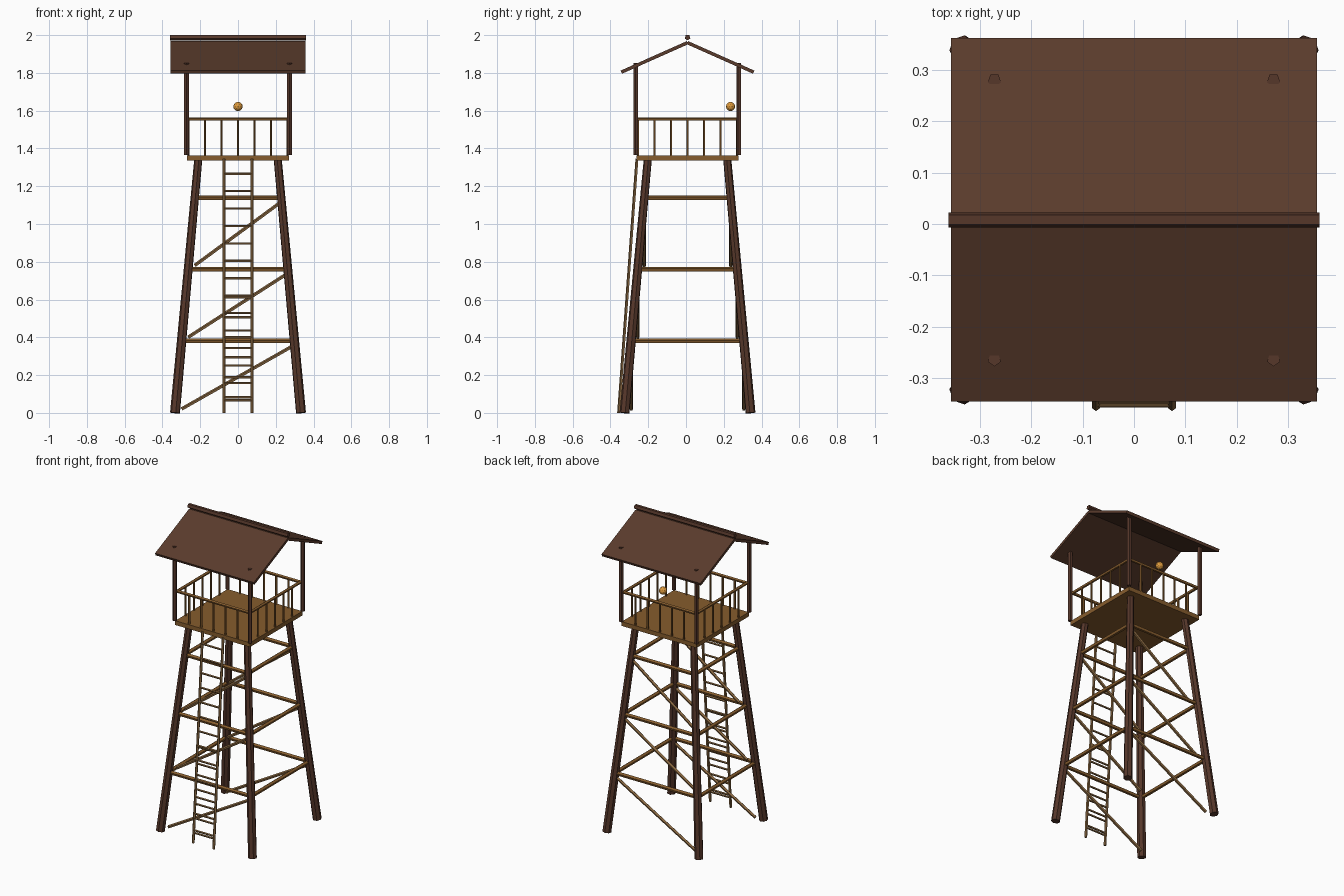
import bpy, bmesh, math
from mathutils import Vector, Matrix

if "Cube" in bpy.data.objects:
    bpy.data.objects.remove(bpy.data.objects["Cube"])

OY = 0.008  # tower axis, the ladder leans out in front


def material(name, rgb):
    m = bpy.data.materials.new(name)
    m.use_nodes = True
    lin = [((c / 255 + 0.055) / 1.055) ** 2.4 for c in rgb] + [1]
    m.diffuse_color = lin
    m.node_tree.nodes["Principled BSDF"].inputs["Base Color"].default_value = lin
    return m


LOG = material("dark log", (86, 55, 42))
ROOF = material("roof brown", (90, 59, 44))
PLANK = material("plank", (134, 92, 45))
POLE = material("pole wood", (140, 106, 66))
GLOW = material("lantern amber", (224, 156, 62))


def finish(bm, name, mat):
    mesh = bpy.data.meshes.new(name)
    bm.to_mesh(mesh)
    bm.free()
    mesh.materials.append(mat)
    ob = bpy.data.objects.new(name, mesh)
    bpy.context.collection.objects.link(ob)
    return ob


def add_bar(bm, a, b, r1, r2=None, sides=5):
    a, b = Vector(a), Vector(b)
    d = b - a
    rot = d.to_track_quat('Z', 'Y').to_matrix().to_4x4()
    if abs(d.x) + abs(d.y) < 0.001:
        rot = Matrix.Rotation(math.pi, 4, 'Z')
    bmesh.ops.create_cone(bm, cap_ends=True, segments=sides, radius1=r1,
                          radius2=r2 or r1, depth=d.length,
                          matrix=Matrix.Translation((a + b) / 2) @ rot)


def bars(name, mat, items, r1, r2=None, sides=5):
    bm = bmesh.new()
    for a, b in items:
        add_bar(bm, a, b, r1, r2, sides)
    return finish(bm, name, mat)


def box(name, mat, size, centre, tilt=0):
    bm = bmesh.new()
    m = (Matrix.Translation(centre) @ Matrix.Rotation(tilt, 4, 'X')
         @ Matrix.Diagonal((*size, 1)))
    bmesh.ops.create_cube(bm, size=1, matrix=m)
    return finish(bm, name, mat)


def half(z):
    """Half distance between leg centres at height z."""
    return 0.333 - 0.123 * z / 1.34


def ring(h, z):
    """Four edges of a square around the tower axis."""
    p = [(h, OY + h, z), (-h, OY + h, z), (-h, OY - h, z), (h, OY - h, z)]
    return [(p[i], p[(i + 1) % 4]) for i in range(4)]


CORNERS = [(sx, sy) for sx in (-1, 1) for sy in (-1, 1)]

# Splayed legs
bars("legs", LOG, [((x * half(0), OY + y * half(0), 0),
                    (x * half(1.34), OY + y * half(1.34), 1.34))
                   for x, y in CORNERS], 0.027, 0.022, 7)

# Horizontal braces and the front and back diagonals
levels = [0, 0.38, 0.76, 1.138]
bars("cross_beams", PLANK, [e for z in levels[1:] for e in ring(half(z), z)], 0.013)
diagonals = []
for lo, hi in zip(levels, levels[1:]):
    h = half(hi)
    for s in (-1, 1):
        diagonals.append(((-h, OY + s * h, lo + 0.02), (h, OY + s * h, hi - 0.022)))
bars("diagonal_braces", POLE, diagonals, 0.01)

# Platform
box("platform", PLANK, (0.54, 0.54, 0.028), (0, OY, 1.349))

# Railing
RAIL = 0.262
bars("hand_rails", PLANK, ring(RAIL, 1.555), 0.01)
balusters = []
for a, b in ring(RAIL, 1.36):
    for i in range(1, 6):
        p = Vector(a).lerp(Vector(b), i / 6)
        balusters.append((p, p + Vector((0, 0, 0.195))))
bars("balusters", PLANK, balusters, 0.0065)

# Roof posts
bars("roof_posts", LOG, [((x * 0.272, OY + y * 0.272, 1.365),
                          (x * 0.272, OY + y * 0.272, 1.852))
                         for x, y in CORNERS], 0.0135)

# Gabled roof with a five-sided ridge pole
angle = math.radians(24)
for s, name in ((-1, "roof_front"), (1, "roof_back")):
    box(name, ROOF, (0.714, 0.384, 0.018), (0, OY + s * 0.175, 1.882), -s * angle)
bm = bmesh.new()
bmesh.ops.create_cone(bm, cap_ends=True, segments=5, radius1=0.0155,
                      radius2=0.0155, depth=0.722,
                      matrix=Matrix.Rotation(math.pi, 4, 'X')
                      @ Matrix.Rotation(math.pi / 2, 4, 'Z')
                      @ Matrix.Rotation(math.pi / 2, 4, 'X'))
bmesh.ops.translate(bm, verts=bm.verts, vec=(0, OY, 1.9875))
finish(bm, "ridge_pole", LOG)

# Ladder, with extra rungs near the foot
foot, head = -0.356, -0.259
bars("ladder_rails", POLE, [((s * 0.074, foot, 0), (s * 0.074, head, 1.345))
                            for s in (-1, 1)], 0.0085)
heights = [0.066 + i * 0.0923 for i in range(14)]
heights += [0.082 + i * 0.106 for i in range(6)]
rungs = []
for z in heights:
    y = foot + (head - foot) * z / 1.345
    rungs.append(((-0.074, y, z), (0.074, y, z)))
bars("ladder_rungs", POLE, rungs, 0.0065)

# Lantern
bm = bmesh.new()
bmesh.ops.create_icosphere(bm, subdivisions=2, radius=0.025,
                           matrix=Matrix.Translation((0, 0.236, 1.622)))
finish(bm, "lantern", GLOW)
